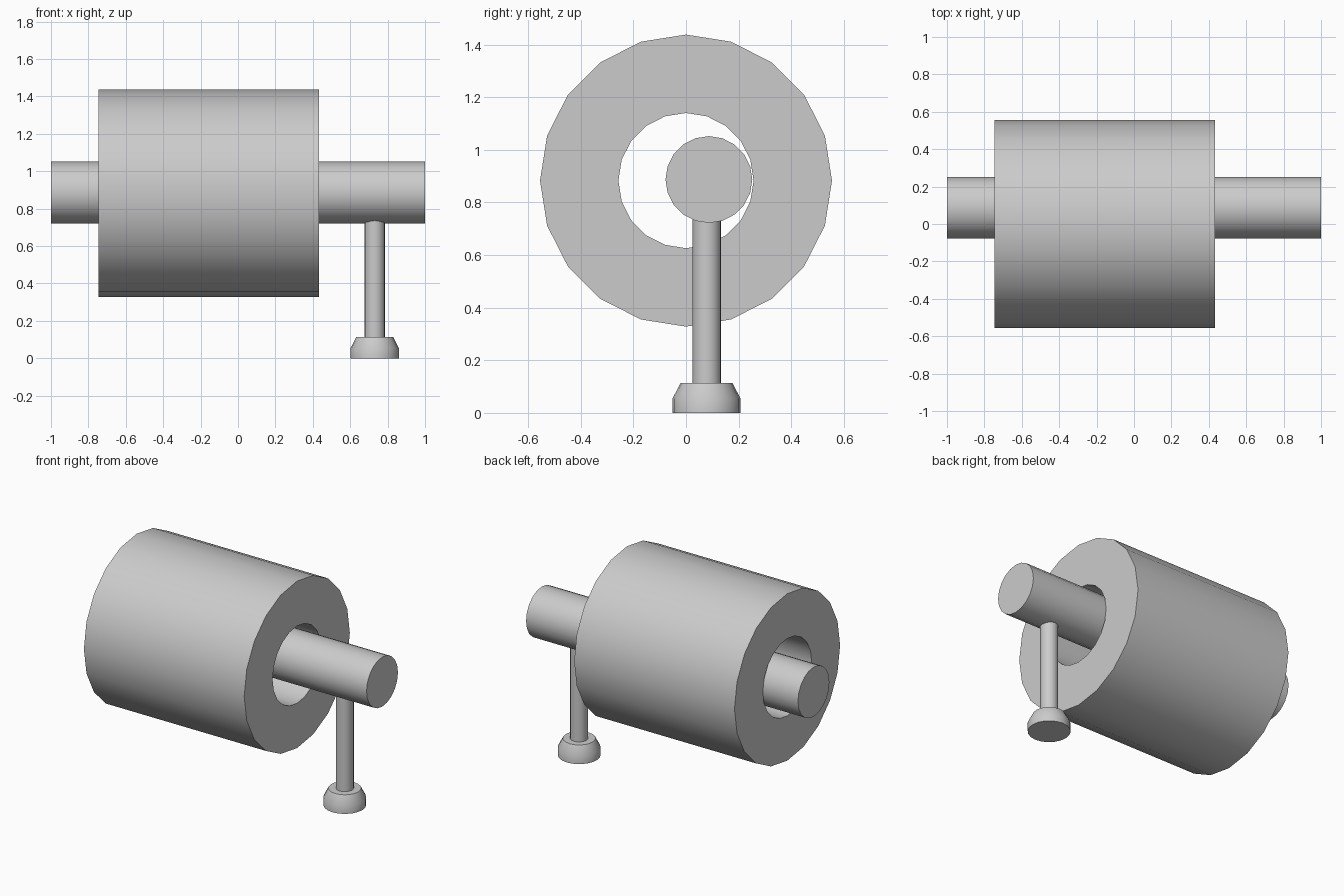
import bpy, bmesh
from math import sin, cos, pi, radians

if "Cube" in bpy.data.objects:
    bpy.data.objects.remove(bpy.data.objects["Cube"])


def lathe(name, profile, origin, axis, sides=20, closed=False):
    """Revolve (radius, height) points about the x or z axis."""
    bm = bmesh.new()
    rings = []
    for r, h in profile:
        ring = []
        for i in range(sides):
            a = 2 * pi * i / sides
            u, v = r * cos(a), r * sin(a)
            p = (h, u, v) if axis == 'x' else (u, v, h)
            ring.append(bm.verts.new(p))
        rings.append(ring)
    pairs = list(zip(rings, rings[1:]))
    if closed:
        pairs.append((rings[-1], rings[0]))
    else:
        bm.faces.new(rings[0])
        bm.faces.new(rings[-1])
    for a, b in pairs:
        for i in range(sides):
            j = (i + 1) % sides
            bm.faces.new((a[i], a[j], b[j], b[i]))
    bmesh.ops.recalc_face_normals(bm, faces=bm.faces[:])
    mesh = bpy.data.meshes.new(name)
    bm.to_mesh(mesh)
    bm.free()
    obj = bpy.data.objects.new(name, mesh)
    obj.location = origin
    bpy.context.collection.objects.link(obj)
    bpy.ops.object.select_all(action='DESELECT')
    obj.select_set(True)
    bpy.context.view_layer.objects.active = obj
    bpy.ops.object.shade_smooth_by_angle(angle=radians(32))
    return obj


# Hollow roll
lathe("roll", [(0.555, -0.745), (0.555, 0.434), (0.257, 0.434), (0.257, -0.745)],
      (0, 0, 0.883), 'x', closed=True)

# Horizontal rod through the roll
lathe("rod", [(0.165, -1), (0.165, 1)], (0, 0.087, 0.887), 'x')

# Upright post, running up into the rod
lathe("post", [(0.054, 0.10), (0.054, 0.76)], (0.731, 0.079, 0), 'z')

# Foot with sloped shoulder
lathe("foot", [(0.129, 0), (0.129, 0.055), (0.099, 0.113)], (0.731, 0.078, 0), 'z')
